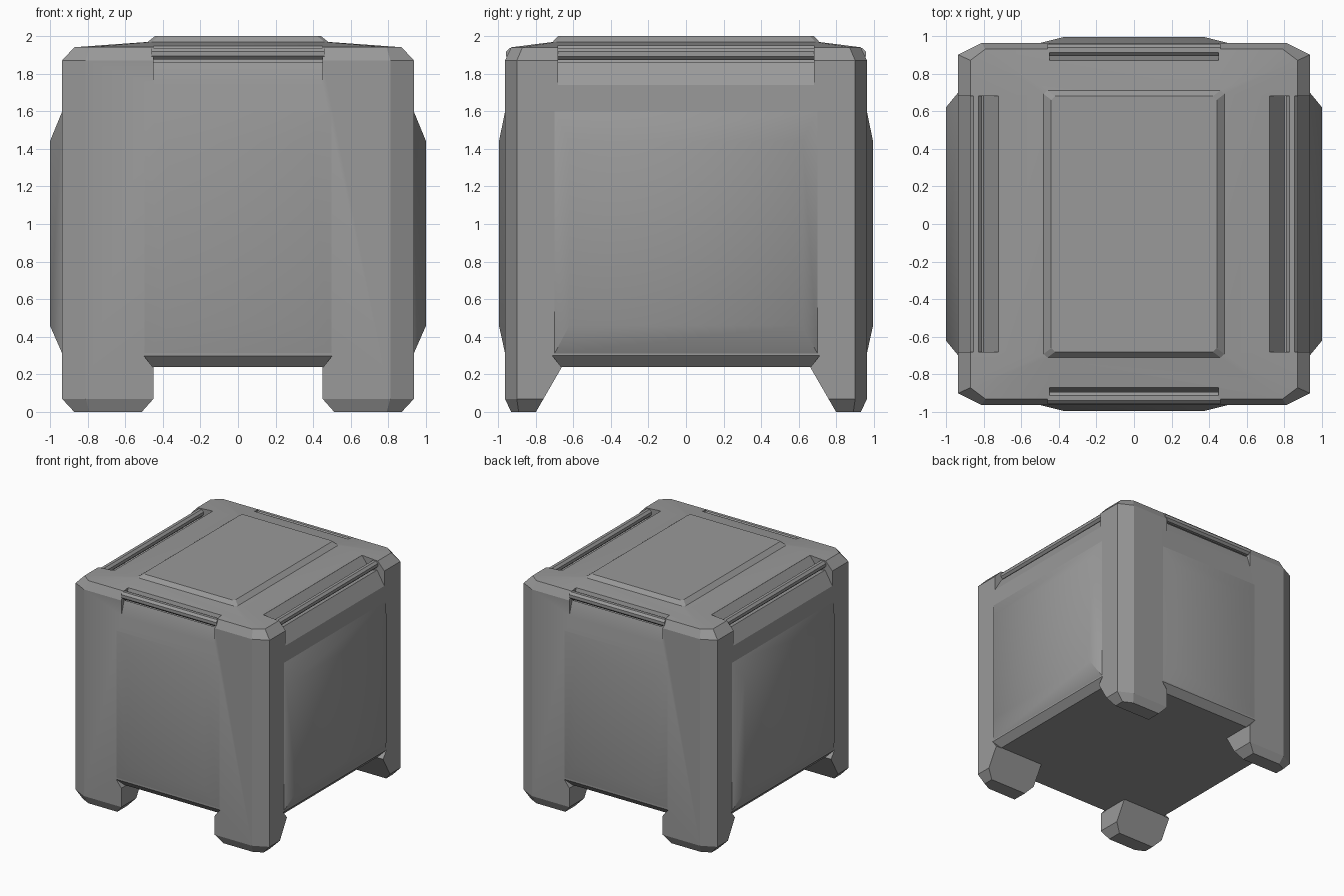
import bpy, bmesh, math
from mathutils import Vector

cube = bpy.data.objects.get("Cube")
if cube:
    bpy.data.objects.remove(cube, do_unlink=True)

grey = bpy.data.materials.new("grey_metal")
grey.use_nodes = True
COLOUR = (0.32, 0.32, 0.32, 1)
grey.diffuse_color = COLOUR
grey.node_tree.nodes["Principled BSDF"].inputs["Base Color"].default_value = COLOUR


def finish(bm, name):
    bmesh.ops.recalc_face_normals(bm, faces=bm.faces[:])
    mesh = bpy.data.meshes.new(name)
    bm.to_mesh(mesh)
    bm.free()
    mesh.materials.append(grey)
    ob = bpy.data.objects.new(name, mesh)
    bpy.context.collection.objects.link(ob)
    return ob


def smooth(ob, degrees):
    bpy.ops.object.select_all(action='DESELECT')
    ob.select_set(True)
    bpy.context.view_layer.objects.active = ob
    bpy.ops.object.shade_smooth_by_angle(angle=math.radians(degrees))


def loft(name, rings, caps=True):
    """Skin a list of equal-length vertex rings."""
    bm = bmesh.new()
    rows = [[bm.verts.new(p) for p in ring] for ring in rings]
    n = len(rows[0])
    for a, b in zip(rows, rows[1:]):
        for i in range(n):
            bm.faces.new((a[i], a[(i + 1) % n], b[(i + 1) % n], b[i]))
    bm.faces.new(rows[-1])
    if caps:
        bm.faces.new(rows[0])
    return finish(bm, name)


def place(axis, along, out, z):
    """Point given along a wall and outward from it; axis is the outward one."""
    return Vector((out, along, z)) if axis == 'x' else Vector((along, out, z))


def prism(name, axis, profile, half):
    """Extrude an (outward, z) profile along a wall."""
    return loft(name, [[place(axis, s * half, d, z) for d, z in profile] for s in (-1, 1)])


def octagon(hx, hy, cx, cy, z):
    quarter = [(hx, cy), (cx, hy)]
    pts = quarter + [(-x, y) for x, y in quarter[::-1]]
    pts += [(-x, -y) for x, y in pts]
    return [(x, y, z) for x, y in pts]


# Main shell with chamfered corners and a raised lid panel
body = loft("crate_body", [
    octagon(.87, .93, .79, .89, 0),
    octagon(.935, .963, .81, .90, .07),
    octagon(.935, .963, .81, .90, 1.87),
    octagon(.87, .93, .79, .87, 1.94),
    octagon(.48, .71, .46, .69, 1.968),
    octagon(.44, .68, .42, .66, 2.0)])

# Cut the space between the feet
cutters = [
    prism("foot_gap_cutter", 'y', [(-.81, -.02), (.81, -.02), (.66, .24), (-.66, .24)], 1.2),
    prism("arch_cutter", 'x', [(-.53, -.02), (.53, -.02), (.45, .07), (.45, .24),
                               (-.45, .24), (-.45, .07)], 1.2)]

# (wall axis, half length of handle, wall distance, notch profile, handle centre)
WALLS = [
    ('x', .68, .935, [(.935, 1.74), (.865, 1.86), (.80, 1.84), (.72, 1.95), (.72, 2.1)], .84),
    ('y', .45, .963, [(.963, 1.74), (.925, 1.86), (.90, 1.84), (.87, 1.95), (.87, 2.1)], .925)]

for axis, half, wall, notch, centre in WALLS:
    for s in (-1, 1):
        # Handle notch in the top edge
        profile = [(s * 1.1, 1.74)] + [(s * d, z) for d, z in notch] + [(s * 1.1, 2.1)]
        cutters.append(prism("notch_cutter", axis, profile, half))
        # Slanted lower lip between the feet
        h = .66 if axis == 'x' else .45
        bm = bmesh.new()
        for e in (-1, 1):
            for a, d, z in ((h, wall - .06, .235), (h, wall + .01, .235), (h + .06, wall + .01, .31)):
                bm.verts.new(place(axis, e * a, s * d, z))
        bmesh.ops.convex_hull(bm, input=bm.verts[:])
        cutters.append(finish(bm, "lip_cutter"))

bpy.context.view_layer.objects.active = body
for cutter in cutters:
    cutter.hide_render = True
    mod = body.modifiers.new("cut", 'BOOLEAN')
    mod.operation, mod.solver, mod.object = 'DIFFERENCE', 'EXACT', cutter
    bpy.ops.object.modifier_apply(modifier=mod.name)
for cutter in cutters:
    bpy.data.objects.remove(cutter, do_unlink=True)
smooth(body, 20)


def rect(axis, half, out, low, high):
    return [place(axis, a, out, z) for a, z in
            ((-half, low), (half, low), (half, high), (-half, high))]


# Bulged wall panels and handle bars
PANELS = {'x': (.70, .62, 1.0), 'y': (.50, .37, .995)}
SIDES = {('x', 1): "left", ('x', -1): "right", ('y', -1): "front", ('y', 1): "back"}
for axis, half, wall, notch, centre in WALLS:
    base, inner, out = PANELS[axis]
    for s in (-1, 1):
        side = SIDES[axis, s]
        panel = loft(side + "_panel", [rect(axis, base, s * (wall - .001), .31, 1.60),
                                       rect(axis, inner, s * out, .46, 1.44)], caps=False)
        smooth(panel, 45)
        ring = [(s * centre + .034 * math.cos(k * math.pi / 4 + math.pi / 8),
                 1.905 + .034 * math.sin(k * math.pi / 4 + math.pi / 8)) for k in range(8)]
        prism(side + "_handle_bar", axis, ring, half + .01)
